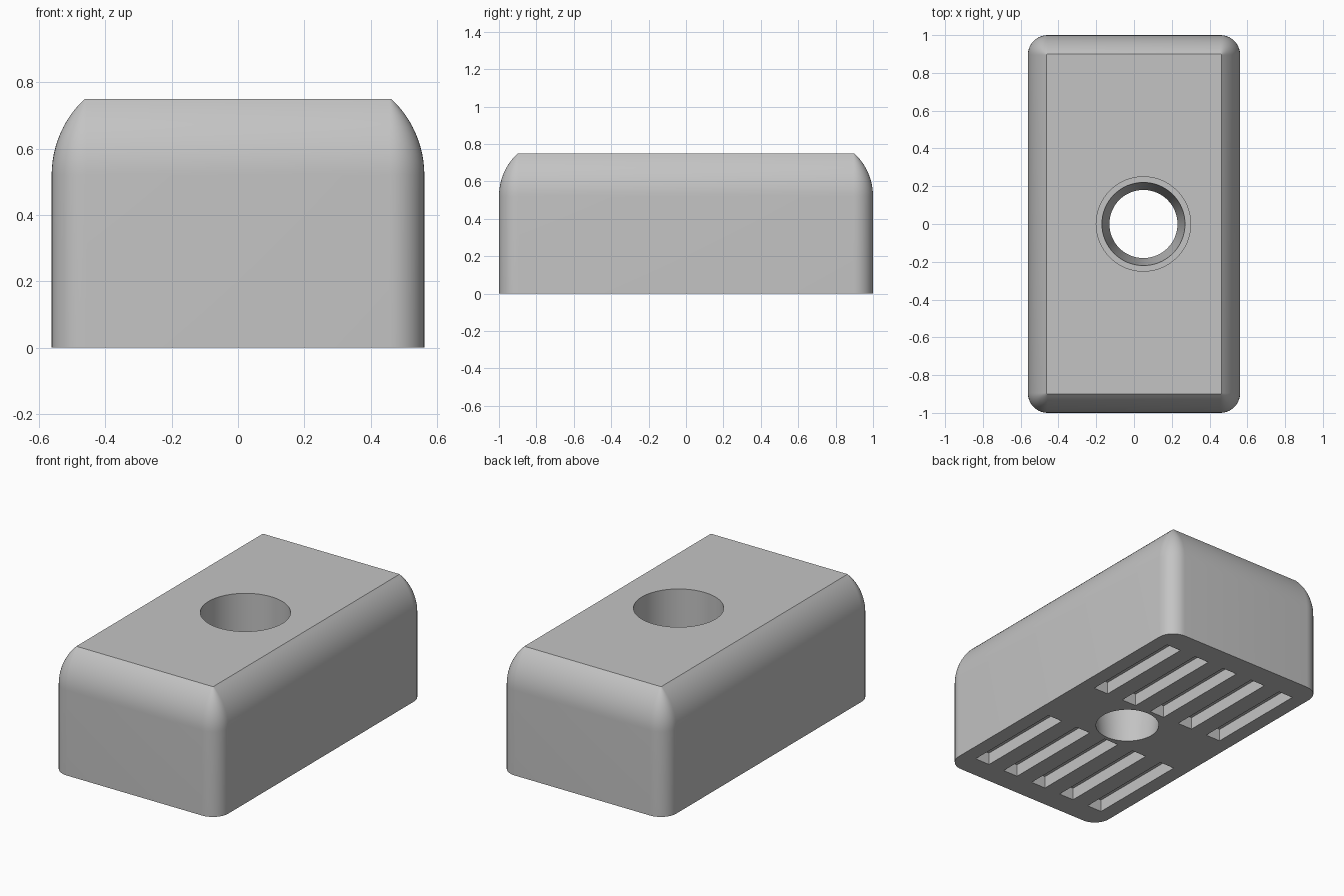
import bpy
import bmesh
from math import sin, cos, pi, asin
from mathutils import Matrix, Vector

default = bpy.data.objects.get("Cube")
if default:
    bpy.data.objects.remove(default, do_unlink=True)

HALF_X, HALF_Y, HEIGHT = 0.562, 1.0, 0.75
CORNER = 0.105        # plan radius of the vertical corners
SHOULDER_Z = 0.52     # where the rounded shoulder starts
SHOULDER_R = 0.315
HOLE_X = 0.05

grey = bpy.data.materials.new("mid grey")
grey.use_nodes = True
colour = (0.55, 0.55, 0.55, 1)
grey.diffuse_color = colour
grey.node_tree.nodes["Principled BSDF"].inputs["Base Color"].default_value = colour


def make_object(name, bm):
    bmesh.ops.recalc_face_normals(bm, faces=bm.faces)
    mesh = bpy.data.meshes.new(name)
    bm.to_mesh(mesh)
    bm.free()
    mesh.materials.append(grey)
    obj = bpy.data.objects.new(name, mesh)
    bpy.context.collection.objects.link(obj)
    return obj


def loft(bm, rings):
    """Skin a stack of point rings and cap both ends."""
    loops = [[bm.verts.new(p) for p in ring] for ring in rings]
    for low, high in zip(loops, loops[1:]):
        for i in range(len(low)):
            j = (i + 1) % len(low)
            bm.faces.new((low[i], low[j], high[j], high[i]))
    bm.faces.new(loops[0][::-1])
    bm.faces.new(loops[-1])


def rounded_rectangle(inset, z, steps=10):
    radius = CORNER - inset
    points = []
    for quarter, (sx, sy) in enumerate(((1, 1), (-1, 1), (-1, -1), (1, -1))):
        for i in range(steps + 1):
            a = (quarter + i / steps) * pi / 2
            points.append(Vector((sx * (HALF_X - CORNER) + radius * cos(a),
                                  sy * (HALF_Y - CORNER) + radius * sin(a), z)))
    return points


def circle(radius, z, count=64):
    return [Vector((HOLE_X + radius * cos(2 * pi * i / count),
                    radius * sin(2 * pi * i / count), z)) for i in range(count)]


# Block with rounded shoulders that meet the flat top at a crease
rings = [rounded_rectangle(0, 0)]
sweep = asin((HEIGHT - SHOULDER_Z) / SHOULDER_R)
for i in range(13):
    a = sweep * i / 12
    rings.append(rounded_rectangle(SHOULDER_R * (1 - cos(a)),
                                   SHOULDER_Z + SHOULDER_R * sin(a)))
bm = bmesh.new()
loft(bm, rings)
block = make_object("foot_block", bm)

# Cutter: stepped, tapered screw hole
bm = bmesh.new()
loft(bm, [circle(0.175, -0.05), circle(0.22, 0.37),
          circle(0.25, 0.37), circle(0.25, 0.85)])
hole = make_object("screw_hole_cutter", bm)

# Cutter: two rows of five shallow slots in the underside
bm = bmesh.new()
for side in (-1, 1):
    for i in range(-2, 3):
        place = Matrix.Translation((0.21 * i, 0.53 * side, 0))
        size = Matrix.Diagonal((0.1, 0.65, 0.15, 1))
        bmesh.ops.create_cube(bm, size=1, matrix=place @ size)
slots = make_object("underside_slot_cutter", bm)

bpy.ops.object.select_all(action='DESELECT')
block.select_set(True)
bpy.context.view_layer.objects.active = block
for cutter in (hole, slots):
    cutter.hide_render = True
    cut = block.modifiers.new(cutter.name, 'BOOLEAN')
    cut.operation = 'DIFFERENCE'
    cut.solver = 'EXACT'
    cut.object = cutter
    bpy.ops.object.modifier_apply(modifier=cut.name)
    bpy.data.objects.remove(cutter, do_unlink=True)

bpy.ops.object.shade_smooth_by_angle(angle=pi / 6)
